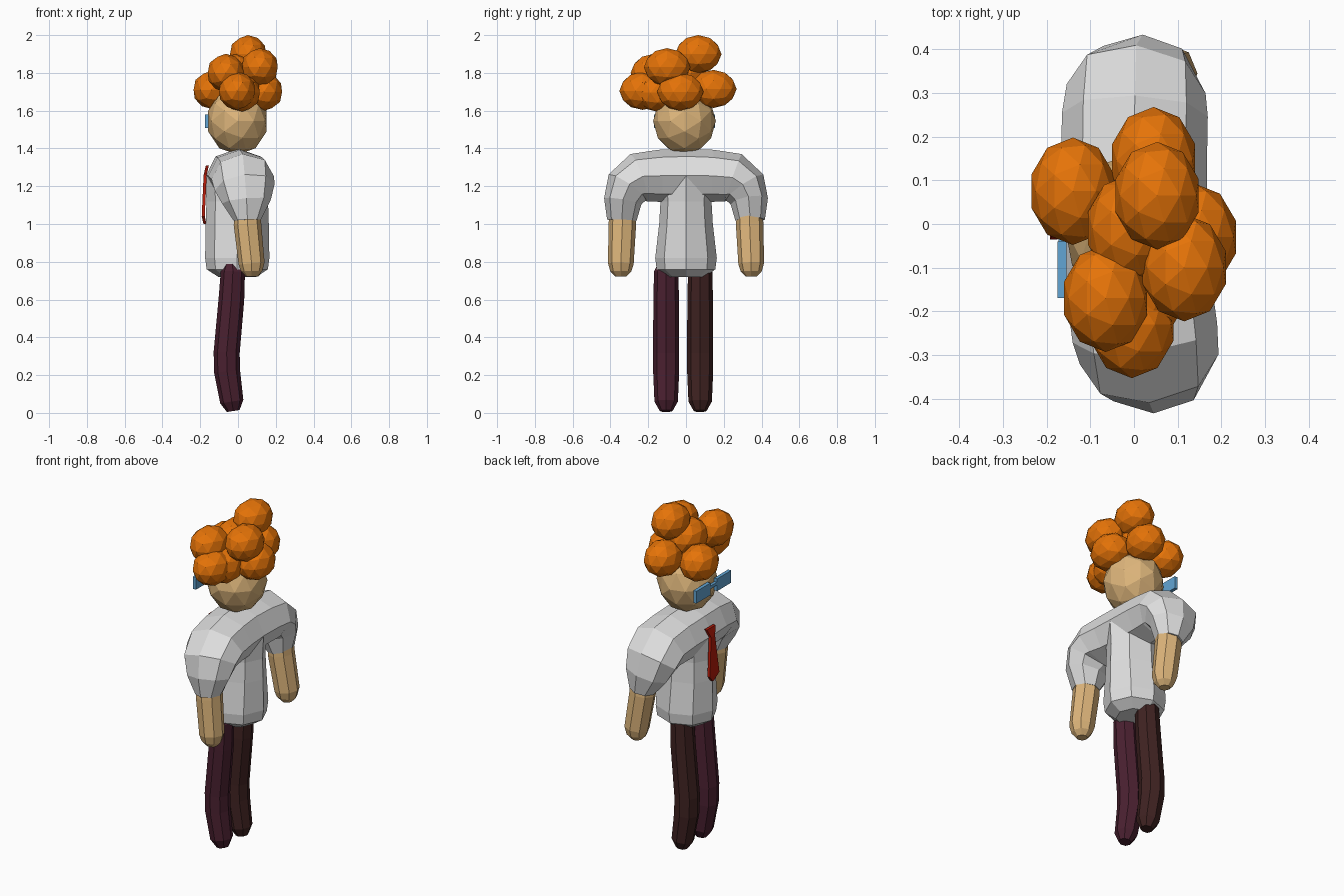
import bpy
import bmesh
import math
from mathutils import Vector, Matrix, Euler

cube = bpy.data.objects.get("Cube")
if cube:
    bpy.data.objects.remove(cube, do_unlink=True)


def linear(c):
    c /= 255
    return c / 12.92 if c <= 0.04045 else ((c + 0.055) / 1.055) ** 2.4


def material(name, *srgb):
    mat = bpy.data.materials.new(name)
    color = [linear(c) for c in srgb] + [1]
    mat.use_nodes = True
    mat.diffuse_color = color
    mat.node_tree.nodes["Principled BSDF"].inputs["Base Color"].default_value = color
    return mat


orange = material("hair_orange", 229, 115, 8)
skin = material("skin_tan", 221, 181, 123)
white = material("shirt_white", 222, 222, 222)
plum = material("trouser_plum", 74, 32, 48)
brown = material("trouser_brown", 63, 34, 33)
blue = material("glasses_blue", 98, 165, 212)
red = material("tie_red", 180, 26, 10)


def finish(bm, name, mat):
    bmesh.ops.recalc_face_normals(bm, faces=bm.faces)
    mesh = bpy.data.meshes.new(name)
    bm.to_mesh(mesh)
    bm.free()
    mesh.materials.append(mat)
    obj = bpy.data.objects.new(name, mesh)
    bpy.context.collection.objects.link(obj)
    return obj


def tube(name, mat, rings, sides=8):
    """Loft of rings; each ring is (centre, radius along x, other radius)."""
    bm = bmesh.new()
    centres = [Vector(r[0]) for r in rings]
    loops = []
    for i, (_, rx, rv) in enumerate(rings):
        t = (centres[min(i + 1, len(rings) - 1)] - centres[max(i - 1, 0)]).normalized()
        u = Vector((1, 0, 0))
        u = (u - t * u.dot(t)).normalized()
        v = t.cross(u)
        angles = [2 * math.pi * k / sides for k in range(sides)]
        loops.append([bm.verts.new(centres[i] + u * rx * math.cos(a) + v * rv * math.sin(a))
                      for a in angles])
    for a, b in zip(loops, loops[1:]):
        for k in range(sides):
            n = (k + 1) % sides
            bm.faces.new((a[k], a[n], b[n], b[k]))
    bm.faces.new(loops[0])
    bm.faces.new(loops[-1])
    return finish(bm, name, mat)


def ball(name, mat, centre, size, tilt=0):
    bm = bmesh.new()
    bmesh.ops.create_icosphere(bm, subdivisions=2, radius=1,
                               matrix=Matrix.LocRotScale(Vector(centre), Euler((tilt, 0, 0)),
                                                         Vector(size)))
    return finish(bm, name, mat)


def box(name, mat, centre, size):
    bm = bmesh.new()
    bmesh.ops.create_cube(bm, size=1,
                          matrix=Matrix.LocRotScale(Vector(centre), None, Vector(size)))
    return finish(bm, name, mat)


# Legs, gently bowed forward
for name, mat, y in (("right_leg", brown, 0.075), ("left_leg", plum, -0.105)):
    path = [(-0.03, 0.80, 0.038), (-0.027, 0.75, 0.064), (-0.035, 0.60, 0.068),
            (-0.06, 0.32, 0.069), (-0.058, 0.22, 0.069), (-0.033, 0.06, 0.062),
            (-0.025, 0.01, 0.034)]
    tube(name, mat, [((x, y, z), r, r) for x, z, r in path])

# Shirt body
tube("shirt_body", white, [((-0.004, 0, z), rx, ry) for z, rx, ry in (
    (0.72, 0.10, 0.10), (0.76, 0.162, 0.155), (0.82, 0.17, 0.163), (1.0, 0.167, 0.142),
    (1.12, 0.163, 0.135), (1.25, 0.17, 0.145), (1.34, 0.10, 0.13))])

# Shoulders and sleeves as one arch
half = [(0.34, 1.02, 0.072, 0.078), (0.335, 1.12, 0.13, 0.1),
        (0.31, 1.195, 0.16, 0.12), (0.25, 1.245, 0.167, 0.133),
        (0.14, 1.255, 0.167, 0.138)]
left_shift = (0.05, 0.045, 0.035, 0.025, 0.01)
right_shift = (0.042, 0.02, 0.005, 0.002, 0)
arch = [((x, -y, z), rx, rv) for x, (y, z, rx, rv) in zip(left_shift, half)]
arch.append(((0, 0, 1.258), 0.168, 0.141))
arch += reversed([((x, y, z), rx, rv) for x, (y, z, rx, rv) in zip(right_shift, half)])
tube("shirt_sleeves", white, arch)

# Bare forearms with rounded ends
for name, side, top, low in (("left_forearm", -1, 0.05, 0.072), ("right_forearm", 1, 0.045, 0.077)):
    tube(name, skin, [((top, side * 0.335, 1.07), 0.068, 0.068),
                      ((top, side * 0.337, 1.0), 0.073, 0.073),
                      ((low, side * 0.345, 0.79), 0.069, 0.068),
                      ((low, side * 0.345, 0.75), 0.056, 0.056),
                      ((low, side * 0.345, 0.722), 0.03, 0.03)])

# Head
ball("head", skin, (-0.003, -0.008, 1.545), (0.163, 0.178, 0.166), math.pi / 2)

# Curly hair
curls = [(-0.14, 0.075, 1.71), (0.045, 0.145, 1.715), (0.053, 0.065, 1.899),
         (0.138, -0.03, 1.70), (0.115, -0.10, 1.83), (-0.065, -0.17, 1.80),
         (-0.005, -0.23, 1.705), (-0.01, -0.01, 1.80), (0.02, -0.15, 1.695)]
for i, centre in enumerate(curls, 1):
    ball(f"hair_curl_{i}", orange, centre, (0.1, 0.123, 0.101))

# Glasses
for name, y in (("left_lens", -0.105), ("right_lens", 0.088)):
    box(name, blue, (-0.165, y, 1.543), (0.02, 0.13, 0.072))
box("glasses_bridge", blue, (-0.165, -0.008, 1.55), (0.016, 0.08, 0.018))

# Tie: flared knot, narrow neck, wide pointed blade
bm = bmesh.new()
rows = []
for x, z, w in ((-0.17, 1.31, 0.04), (-0.182, 1.26, 0.018),
                (-0.192, 1.04, 0.044), (-0.183, 1.0, 0.006)):
    rows.append([bm.verts.new((x + dx, 0.008 + s * w, z))
                 for dx, s in ((0, -1), (0, 1), (0.016, 1), (0.016, -1))])
for a, b in zip(rows, rows[1:]):
    for k in range(4):
        n = (k + 1) % 4
        bm.faces.new((a[k], a[n], b[n], b[k]))
bm.faces.new(rows[0])
bm.faces.new(rows[-1])
finish(bm, "tie", red)
